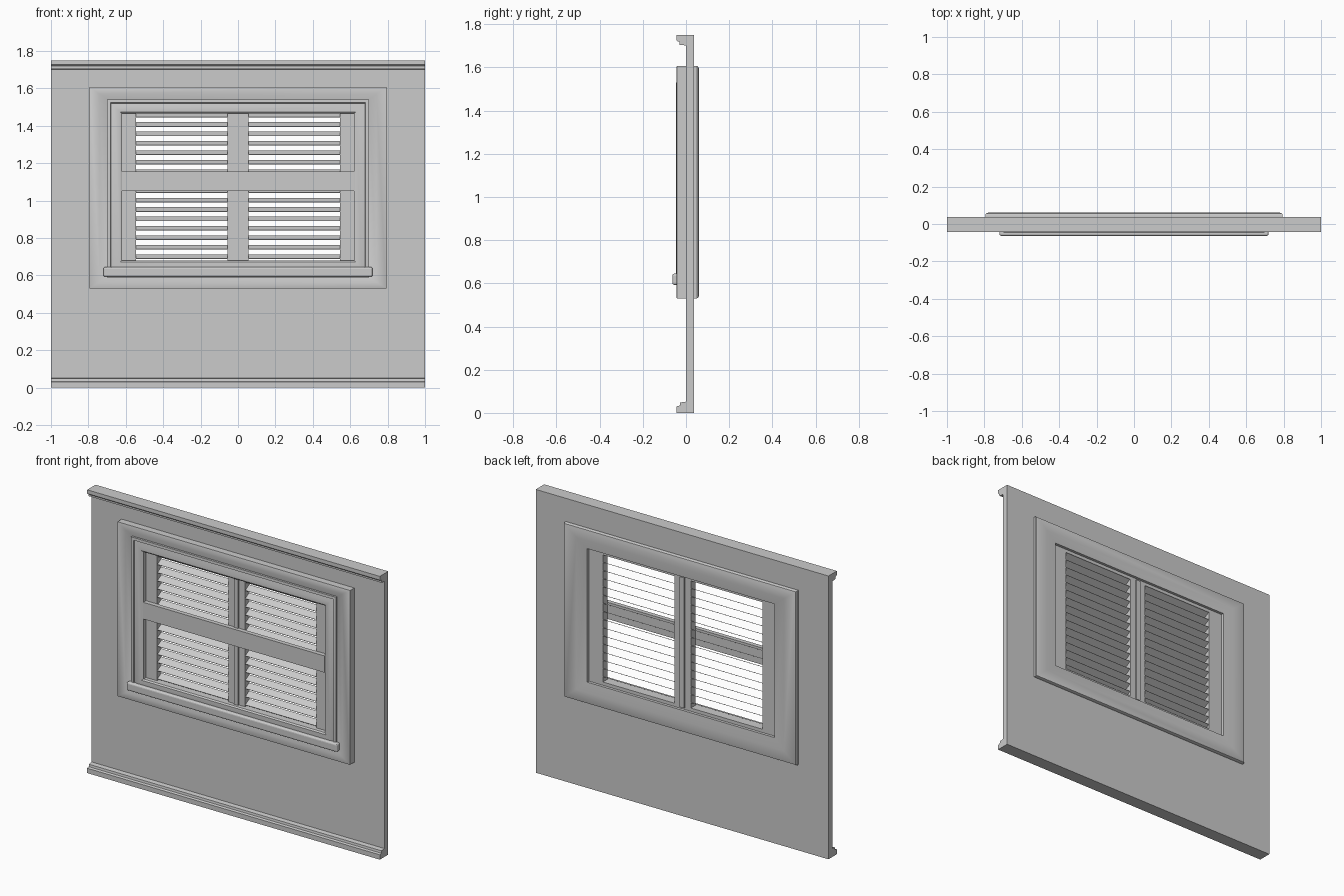
import bpy, bmesh, math
from mathutils import Matrix

if "Cube" in bpy.data.objects:
    bpy.data.objects.remove(bpy.data.objects["Cube"])


def finish(bm, name, smooth=False):
    bmesh.ops.recalc_face_normals(bm, faces=bm.faces[:])
    me = bpy.data.meshes.new(name)
    bm.to_mesh(me)
    bm.free()
    ob = bpy.data.objects.new(name, me)
    bpy.context.collection.objects.link(ob)
    if smooth:
        bpy.context.view_layer.objects.active = ob
        ob.select_set(True)
        bpy.ops.object.shade_smooth_by_angle(angle=math.radians(35))
        ob.select_set(False)
    return ob


def add_box(bm, x0, x1, y0, y1, z0, z1, tilt=0):
    m = (Matrix.Translation(((x0 + x1) / 2, (y0 + y1) / 2, (z0 + z1) / 2))
         @ Matrix.Rotation(tilt, 4, 'X')
         @ Matrix.Diagonal((x1 - x0, y1 - y0, z1 - z0, 1)))
    bmesh.ops.create_cube(bm, size=1, matrix=m)


def box(name, *dims):
    bm = bmesh.new()
    add_box(bm, *dims)
    return finish(bm, name)


def ring(name, rects, smooth=False):
    """Mitred frame: a closed chain of rectangles (half width, z low, z high, y)."""
    bm = bmesh.new()
    loops = [[bm.verts.new(p) for p in ((-h, y, a), (h, y, a), (h, y, b), (-h, y, b))]
             for h, a, b, y in rects]
    for i, cur in enumerate(loops):
        prev = loops[i - 1]
        for k in range(4):
            j = (k + 1) % 4
            bm.faces.new((prev[k], prev[j], cur[j], cur[k]))
    return finish(bm, name, smooth)


def extrude_x(name, profile, half):
    """Straight moulding with a (y, z) cross-section."""
    bm = bmesh.new()
    f = bm.faces.new([bm.verts.new((-half, y, z)) for y, z in profile])
    r = bmesh.ops.extrude_face_region(bm, geom=[f])
    vs = [v for v in r['geom'] if isinstance(v, bmesh.types.BMVert)]
    bmesh.ops.translate(bm, verts=vs, vec=(2 * half, 0, 0))
    return finish(bm, name)


# Wall panel with window opening
ring("wall", [(1, 0, 1.75, 0.0), (1, 0, 1.75, 0.038),
              (0.71, 0.6, 1.53, 0.038), (0.71, 0.6, 1.53, 0.0)])

# Stepped mouldings along the top and bottom
extrude_x("top_moulding", [(0, 1.75), (-0.044, 1.75), (-0.044, 1.727), (-0.038, 1.721),
                           (-0.029, 1.721), (-0.029, 1.705), (0, 1.702)], 1)
extrude_x("bottom_moulding", [(0, 0), (-0.044, 0), (-0.044, 0.03), (-0.029, 0.034),
                              (-0.027, 0.048), (0, 0.052)], 1)

# Outer casing, front and back
ring("front_casing", [(0.795, 0.53, 1.607, 0.0), (0.795, 0.53, 1.607, -0.042),
                      (0.79, 0.534, 1.603, -0.044), (0.74, 0.564, 1.57, -0.04),
                      (0.70, 0.59, 1.54, -0.031), (0.70, 0.59, 1.54, 0.0)], True)
ring("back_casing", [(0.795, 0.53, 1.607, 0.038), (0.795, 0.53, 1.607, 0.05),
                     (0.79, 0.534, 1.603, 0.057), (0.778, 0.543, 1.594, 0.061),
                     (0.71, 0.60, 1.54, 0.058), (0.64, 0.66, 1.485, 0.05),
                     (0.64, 0.66, 1.485, 0.025), (0.71, 0.6, 1.53, 0.025)], True)

# Raised inner frame
ring("inner_frame", [(0.70, 0.59, 1.54, -0.02), (0.70, 0.59, 1.54, -0.044),
                     (0.682, 0.605, 1.524, -0.046), (0.68, 0.607, 1.52, -0.038),
                     (0.66, 0.64, 1.502, -0.044), (0.63, 0.672, 1.473, -0.043),
                     (0.62, 0.68, 1.465, -0.036), (0.62, 0.68, 1.465, 0.0),
                     (0.71, 0.6, 1.53, 0.0)], True)

# Rounded sill
sill = box("sill", -0.72, 0.72, -0.063, -0.03, 0.593, 0.645)
bev = sill.modifiers.new("round", 'BEVEL')
bev.width, bev.segments = 0.01, 3

# Shutter stiles and rails, centre post
ring("shutter_surround", [(0.70, 0.61, 1.52, -0.012), (0.70, 0.61, 1.52, 0.033),
                          (0.545, 0.68, 1.465, 0.033), (0.545, 0.68, 1.465, -0.012)])
for name, s in (("left_meeting_stile", -1), ("right_meeting_stile", 1)):
    a, b = sorted((s * 0.015, s * 0.056))
    box(name, a, b, -0.012, 0.033, 0.67, 1.475)
box("centre_post", -0.015, 0.015, -0.02, 0.04, 0.67, 1.475)

# Horizontal bar across the front
box("cross_bar", -0.62, 0.62, -0.04, -0.013, 1.052, 1.155)

# Tilted louvre slats, sloping down towards the front
for name, x0, x1 in (("left_louvres", -0.547, -0.054), ("right_louvres", 0.054, 0.547)):
    bm = bmesh.new()
    for i in range(16):
        z = 0.70 + i * 0.0505
        add_box(bm, x0, x1, -0.011, 0.033, z - 0.0013, z + 0.0013, math.radians(30))
    finish(bm, name)
